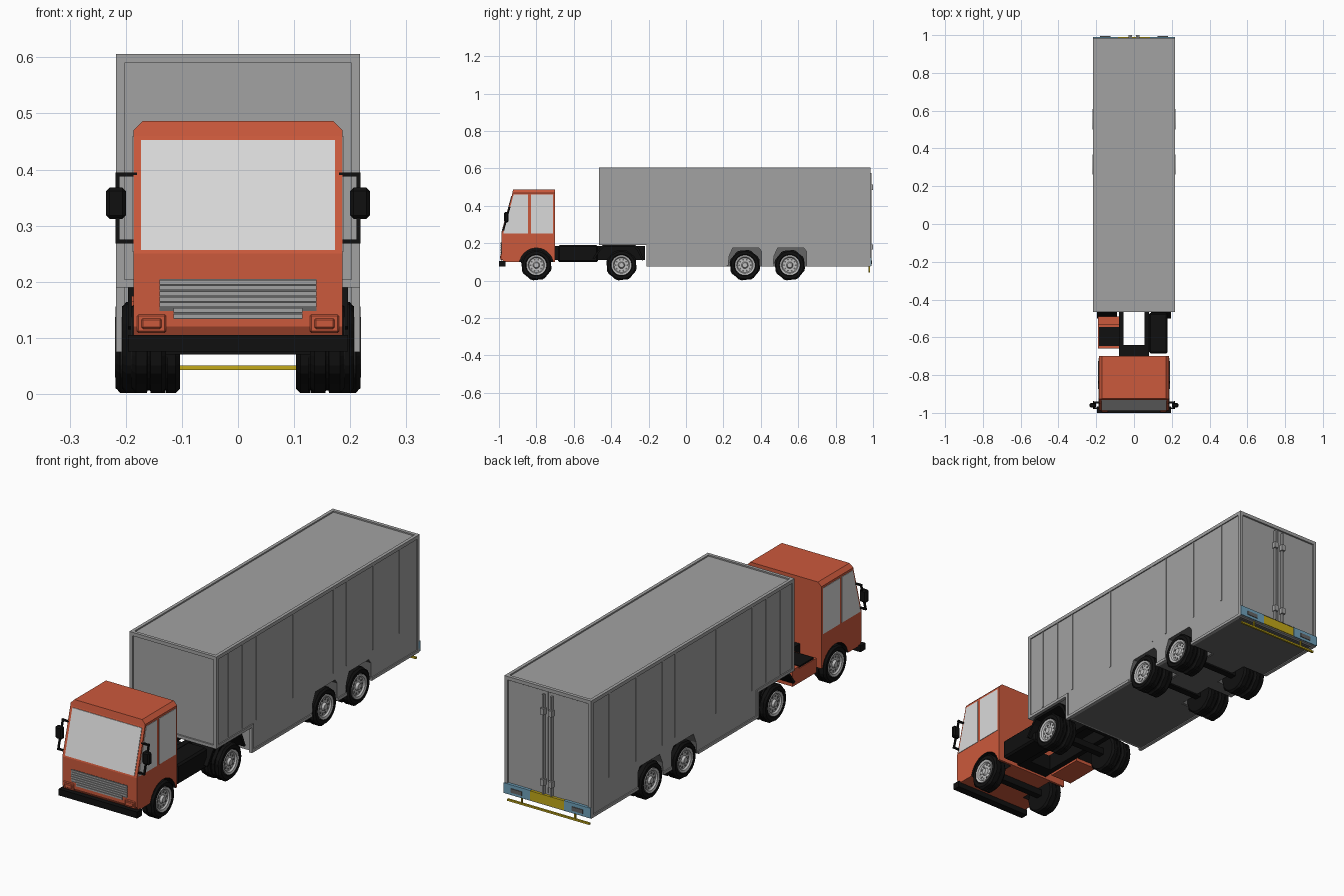
import bpy, bmesh, math
from mathutils import Matrix

if "Cube" in bpy.data.objects:
    bpy.data.objects.remove(bpy.data.objects["Cube"])


def mat(name, r, g, b):
    m = bpy.data.materials.new(name)
    m.diffuse_color = (r, g, b, 1)
    m.use_nodes = True
    m.node_tree.nodes["Principled BSDF"].inputs["Base Color"].default_value = m.diffuse_color
    return m


ORANGE = mat("orange_paint", 0.60, 0.10, 0.045)
GREY = mat("trailer_grey", 0.36, 0.36, 0.36)
DARK = mat("dark_grey", 0.13, 0.13, 0.13)
BLACK = mat("black", 0.005, 0.005, 0.005)
GLASS = mat("pale_glass", 0.70, 0.70, 0.70)
RIM = mat("wheel_silver", 0.52, 0.52, 0.52)
BLUE = mat("bumper_blue", 0.16, 0.36, 0.50)
YELLOW = mat("yellow", 0.55, 0.40, 0.01)


def finish(name, bm, m):
    bmesh.ops.recalc_face_normals(bm, faces=bm.faces)
    me = bpy.data.meshes.new(name)
    bm.to_mesh(me)
    bm.free()
    me.materials.append(m)
    ob = bpy.data.objects.new(name, me)
    bpy.context.collection.objects.link(ob)
    return ob


def prism(name, pts, x0, x1, m, bevel=None, off=0):
    """Extrude a (y, z) profile from x0 to x1; bevel picks edges by a rule."""
    bm = bmesh.new()
    f = bm.faces.new([bm.verts.new((x0, y, z)) for y, z in pts])
    ext = bmesh.ops.extrude_face_region(bm, geom=[f])["geom"]
    bmesh.ops.translate(bm, vec=(x1 - x0, 0, 0),
                        verts=[v for v in ext if isinstance(v, bmesh.types.BMVert)])
    if bevel:
        bmesh.ops.bevel(bm, geom=[e for e in bm.edges if bevel(e)], offset=off,
                        segments=1, affect='EDGES')
    return finish(name, bm, m)


def box(name, x0, x1, y0, y1, z0, z1, m, off=0):
    return prism(name, [(y0, z0), (y1, z0), (y1, z1), (y0, z1)], x0, x1, m,
                 (lambda e: True) if off else None, off)


def cut(ob, cutter):
    mod = ob.modifiers.new("cut", 'BOOLEAN')
    mod.object, mod.operation, mod.solver = cutter, 'DIFFERENCE', 'EXACT'
    mod.material_mode = 'TRANSFER'
    bpy.context.view_layer.objects.active = ob
    bpy.ops.object.modifier_apply(modifier=mod.name)
    bpy.data.objects.remove(cutter)


def lathe(name, profile, m, x, y, z, s, seg=32, tread=False):
    """Revolve (radius, depth) about the x axis; depth runs inward from x."""
    bm = bmesh.new()
    rings = []
    for i in range(seg):
        a = 2 * math.pi * i / seg
        ring = []
        for r, d in profile:
            if tread and r > 0.08 and i % 4 < 2:
                r -= 0.004
            ring.append(bm.verts.new((s * (x - d), y + r * math.cos(a), z + r * math.sin(a))))
        rings.append(ring)
    for i in range(seg):
        a, b = rings[i], rings[(i + 1) % seg]
        for j in range(len(profile) - 1):
            bm.faces.new((a[j], a[j + 1], b[j + 1], b[j]))
    bmesh.ops.remove_doubles(bm, verts=bm.verts, dist=1e-5)
    return finish(name, bm, m)


R = 0.083


def wheel(name, s, x, y, w, dual):
    tyre = [(0, .014), (.05, .014), (.058, 0), (.073, 0), (R, .008), (R, w * .45),
            (.077, w * .46), (.077, w * .54), (R, w * .55), (R, w - .008), (.073, w), (0, w)]
    lathe(name + "_tyre", tyre, BLACK, x, y, R, s, tread=True)
    if dual:
        lathe(name + "_inner_tyre", tyre, BLACK, x - w - .004, y, R, s, tread=True)
    lathe(name + "_rim", [(0, -.001), (.013, -.001), (.018, .009), (.039, .009), (.044, .002),
                          (.054, -.001), (.054, .013)], RIM, x, y, R, s)
    # round holes in the rim
    bm = bmesh.new()
    for i in range(10):
        a = math.pi * i / 5
        bmesh.ops.create_cone(bm, cap_ends=True, segments=8, radius1=.005, radius2=.005, depth=.003,
                              matrix=Matrix.Translation((s * (x - .009), y + .031 * math.cos(a),
                                                         R + .031 * math.sin(a)))
                              @ Matrix.Rotation(math.pi / 2, 4, 'Y'))
    finish(name + "_rim_holes", bm, DARK)


# ---- cab ----
cab = prism("cab", [(-.975, .10), (-.987, .12), (-.987, .25), (-.93, .46), (-.925, .487),
                    (-.70, .487), (-.70, .10)], -.186, .186, ORANGE,
            lambda e: all(v.co.z > .48 for v in e.verts)
            and abs(e.verts[0].co.x - e.verts[1].co.x) < .01, .017)
for s in (-1, 1):
    arch = [(-.80 + .092 * math.cos(a), .083 + .092 * math.sin(a))
            for a in (2 * math.pi * i / 24 for i in range(24))]
    cut(cab, prism("arch_cutter", arch, s * .11, s * .25, BLACK))
    # side windows
    prism("front_side_window", [(-.977, .253), (-.845, .253), (-.845, .46), (-.922, .46)],
          s * .183, s * .188, GLASS)
    box("rear_side_window", s * .183, s * .188, -.83, -.71, .253, .46, GLASS)
    # mirrors on a bracket
    box("mirror_arm_top", s * .18, s * .218, -.949, -.940, .388, .395, BLACK)
    box("mirror_arm_bottom", s * .18, s * .218, -.980, -.971, .268, .275, BLACK)
    prism("mirror_post", [(-.98, .268), (-.972, .268), (-.938, .395), (-.946, .395)],
          s * .211, s * .218, BLACK)
    box("mirror", s * .20, s * .235, -.972, -.948, .312, .368, BLACK, .006)
    # headlights
    box("headlight_surround", s * .128, s * .18, -.991, -.98, .109, .142, ORANGE, .003)
    box("headlight", s * .136, s * .172, -.994, -.98, .116, .135, ORANGE, .003)
prism("windscreen", [(-.9875, .257), (-.980, .257), (-.927, .453), (-.9345, .453)],
      -.173, .173, GLASS)
box("grille_back", -.14, .14, -.988, -.98, .148, .205, DARK)
box("grille_lower_back", -.115, .115, -.988, -.98, .134, .15, DARK)
for i in range(7):
    w = .14 if i > 1 else .115
    box("grille_slat", -w, w, -.991, -.98, .135 + i * .01, .143 + i * .01, GREY)
box("front_bumper", -.196, .196, -1.0, -.965, .076, .105, BLACK)

# ---- tractor chassis ----
for s in (-1, 1):
    box("chassis_rail", s * .055, s * .08, -.75, -.22, .11, .185, BLACK)
    prism("rear_mudguard", [(-.50, .12), (-.46, .175), (-.44, .195), (-.275, .195), (-.25, .17),
                            (-.225, .11), (-.235, .108), (-.26, .16), (-.28, .183), (-.435, .183),
                            (-.455, .165), (-.49, .115)], s * .09, s * .196, BLACK)
box("chassis_crossmember", -.08, .08, -.70, -.64, .11, .18, BLACK)
box("chassis_rear_crossmember", -.08, .08, -.26, -.23, .11, .18, BLACK)
box("coupling_plate", -.08, .08, -.43, -.27, .17, .192, BLACK)
box("fuel_tank", .08, .178, -.685, -.47, .10, .19, BLACK, .008)
box("side_locker", -.19, -.08, -.66, -.49, .10, .165, ORANGE)
box("side_locker_top", -.186, -.08, -.645, -.545, .16, .172, BLACK)
box("side_locker_step", -.19, -.08, -.535, -.49, .16, .175, ORANGE)

# ---- trailer ----
trailer = prism("trailer_body", [(-.458, .195), (-.458, .600), (.978, .600), (.978, .08),
                                 (-.203, .08), (-.203, .195)], -.212, .212, GREY)
for y in (.315, .555):
    for s in (-1, 1):
        cut(trailer, prism("well_cutter", [(y - .095, 0), (y - .085, .13), (y - .065, .175),
                                           (y + .075, .175), (y + .09, .155), (y + .09, 0)],
                           s * .09, s * .3, DARK))
box("trailer_floor", -.085, .085, -.19, .96, .077, .082, DARK)
for s in (-1, 1):
    for y0, y1 in ((-.19, .22), (.405, .47), (.645, .96)):
        box("trailer_floor_side", s * .085, s * .2, y0, y1, .077, .082, DARK)
    # frame trims along the sides
    a, b = s * .202, s * .217
    box("top_side_rail", a, b, -.465, .986, .590, .606, GREY)
    box("front_corner_post", a, b, -.465, -.45, .19, .606, GREY)
    box("rear_corner_post", a, b, .97, .986, .075, .606, GREY)
    box("step_side_rail", a, b, -.465, -.195, .19, .203, GREY)
    box("step_corner_post", a, b, -.21, -.195, .075, .203, GREY)
    for y0, y1 in ((-.21, .22), (.405, .47), (.645, .986)):
        box("bottom_side_rail", a, b, y0, y1, .075, .088, GREY)
    # thin wall ribs
    for y in (-.37, -.27, -.17, .09, .38, .47, .66, .85):
        box("wall_rib", s * .21, s * .2145, y - .004, y + .004, .21, .595, GREY)
for n, y0, y1, z in (("front", -.465, -.45, .19), ("rear", .97, .986, .075)):
    box(n + "_top_rail", -.217, .217, y0, y1, .590, .606, GREY)
    box(n + "_bottom_rail", -.217, .217, y0, y1, z, z + .014, GREY)

# ---- rear doors and bumper ----
for s in (-1, 1):
    box("rear_door", s * .002, s * .2, .97, .981, .13, .587, GREY)
    box("door_lock_bar", s * .016, s * .024, .978, .992, .125, .575, GREY)
    for z in (.18, .50):
        box("door_bar_clamp", s * .011, s * .029, .978, 1.0, z - .014, z + .014, GREY)
    box("rear_bumper", s * .085, s * .217, .975, .991, .078, .124, BLUE)
    box("rear_lamp", s * .125, s * .18, .975, .994, .09, .108, DARK)
    box("guard_bar_stem", s * .13, s * .137, .976, .983, .045, .085, YELLOW)
box("rear_plate", -.085, .085, .975, .990, .08, .122, YELLOW)
box("guard_bar", -.205, .205, .975, .984, .043, .051, YELLOW)

# ---- wheels and axles ----
for n, y, x, w, dual in (("front", -.80, .190, .062, False), ("drive", -.345, .207, .05, True),
                         ("trailer_front", .315, .218, .055, True),
                         ("trailer_rear", .555, .218, .055, True)):
    box(n + "_axle", -.13, .13, y - .015, y + .015, .07, .10, BLACK)
    for s in (-1, 1):
        wheel(n + "_wheel", s, x, y, w, dual)
